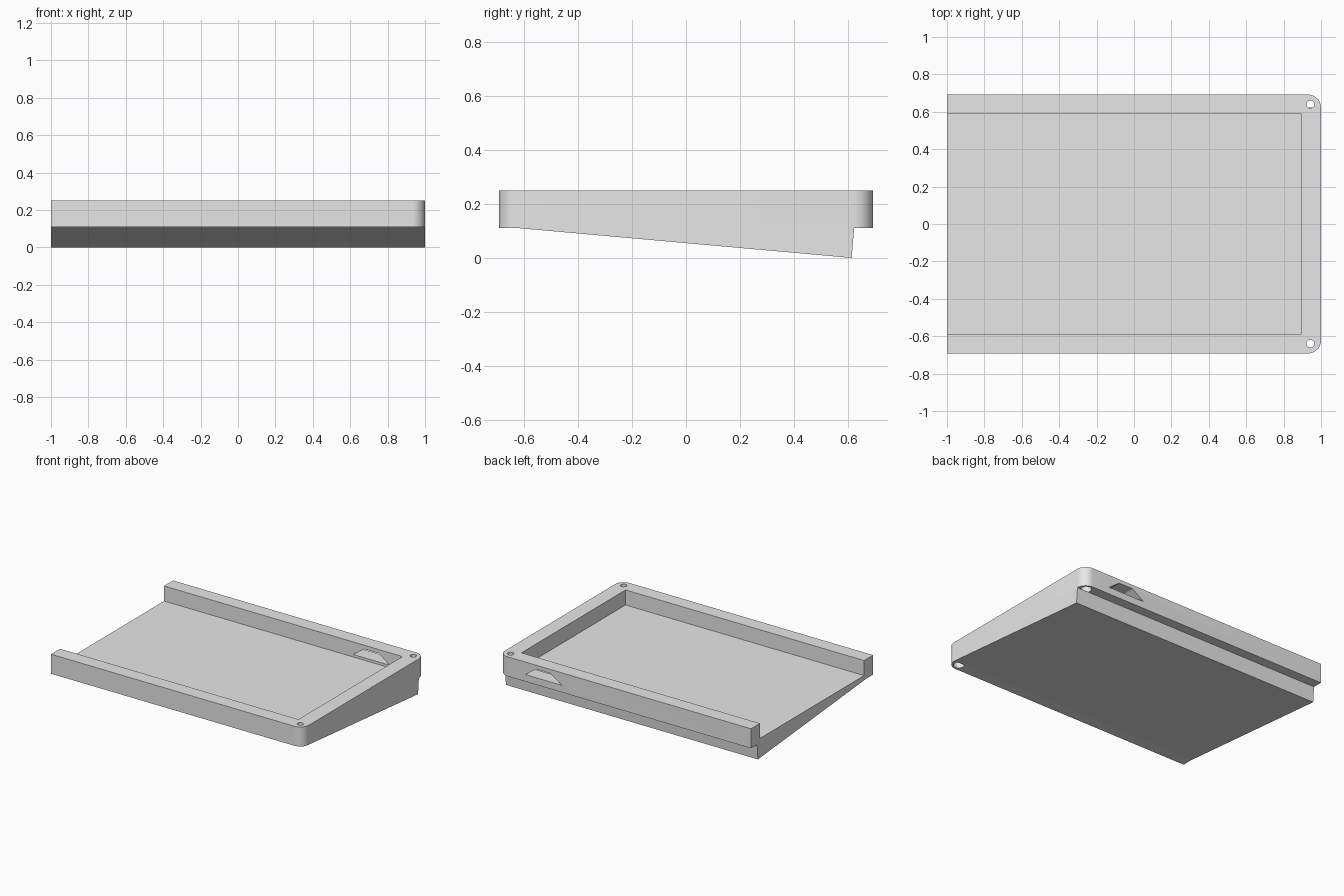
import bpy, bmesh
from math import sin, cos, pi, radians
from mathutils import Vector

if "Cube" in bpy.data.objects:
    bpy.data.objects.remove(bpy.data.objects["Cube"])

HALF_Y = 0.692
RIM_Z, FLOOR_Z, BASE_Z = 0.25, 0.142, 0.11

grey = bpy.data.materials.new("light_grey")
grey.use_nodes = True
grey.diffuse_color = (0.8, 0.8, 0.8, 1)
grey.node_tree.nodes["Principled BSDF"].inputs["Base Color"].default_value = (0.8, 0.8, 0.8, 1)


def prism(name, points, sweep):
    """Extrude a closed 3D outline along a vector."""
    bm = bmesh.new()
    face = bm.faces.new([bm.verts.new(p) for p in points])
    moved = bmesh.ops.extrude_face_region(bm, geom=[face])["geom"]
    bmesh.ops.translate(bm, vec=Vector(sweep),
                        verts=[g for g in moved if isinstance(g, bmesh.types.BMVert)])
    bmesh.ops.recalc_face_normals(bm, faces=bm.faces)
    mesh = bpy.data.meshes.new(name)
    bm.to_mesh(mesh)
    bm.free()
    mesh.materials.append(grey)
    obj = bpy.data.objects.new(name, mesh)
    bpy.context.collection.objects.link(obj)
    return obj


def arc(x, y, z, r, start, end, steps):
    angles = [start + (end - start) * i / steps for i in range(steps + 1)]
    return [(x + r * cos(a), y + r * sin(a), z) for a in angles]


def cut(target, cutter):
    mod = target.modifiers.new("cut", 'BOOLEAN')
    mod.operation = 'DIFFERENCE'
    mod.solver = 'EXACT'
    mod.object = cutter
    bpy.context.view_layer.objects.active = target
    bpy.ops.object.modifier_apply(modifier=mod.name)
    bpy.data.objects.remove(cutter)


# Tray body, rounded at its two closed corners
R = 0.07
outline = [(-1, HALF_Y, BASE_Z), (-1, -HALF_Y, BASE_Z)]
outline += arc(1 - R, -HALF_Y + R, BASE_Z, R, -pi / 2, 0, 12)
outline += arc(1 - R, HALF_Y - R, BASE_Z, R, 0, pi / 2, 12)
tray = prism("tray", outline, (0, 0, RIM_Z - BASE_Z))

# Pocket, open at one end
pocket = [(-1.2, -0.59, FLOOR_Z), (0.893, -0.59, FLOOR_Z),
          (0.893, 0.59, FLOOR_Z), (-1.2, 0.59, FLOOR_Z)]
cut(tray, prism("pocket_cutter", pocket, (0, 0, 0.3)))

# Screw holes with a wider bore underneath
for side in (-1, 1):
    for radius, depth in ((0.021, 0.4), (0.036, 0.16)):
        ring = arc(0.943, side * 0.64, 0, radius, 0, 2 * pi, 24)[:-1]
        cut(tray, prism("hole_cutter", ring, (0, 0, depth)))

# Tapered slot through the back wall
slot = [(0.5, 0.5, 0.16), (0.79, 0.5, 0.16), (0.705, 0.5, 0.222), (0.592, 0.5, 0.222)]
cut(tray, prism("slot_cutter", slot, (0, 0.4, 0)))

# Sloping wedge under the tray
side_profile = [(-1, -0.617, BASE_Z), (-1, 0.613, 0), (-1, 0.622, BASE_Z)]
wedge = prism("wedge_base", side_profile, (2, 0, 0))

bpy.ops.object.select_all(action='DESELECT')
tray.select_set(True)
bpy.context.view_layer.objects.active = tray
bpy.ops.object.shade_smooth_by_angle(angle=radians(30))
